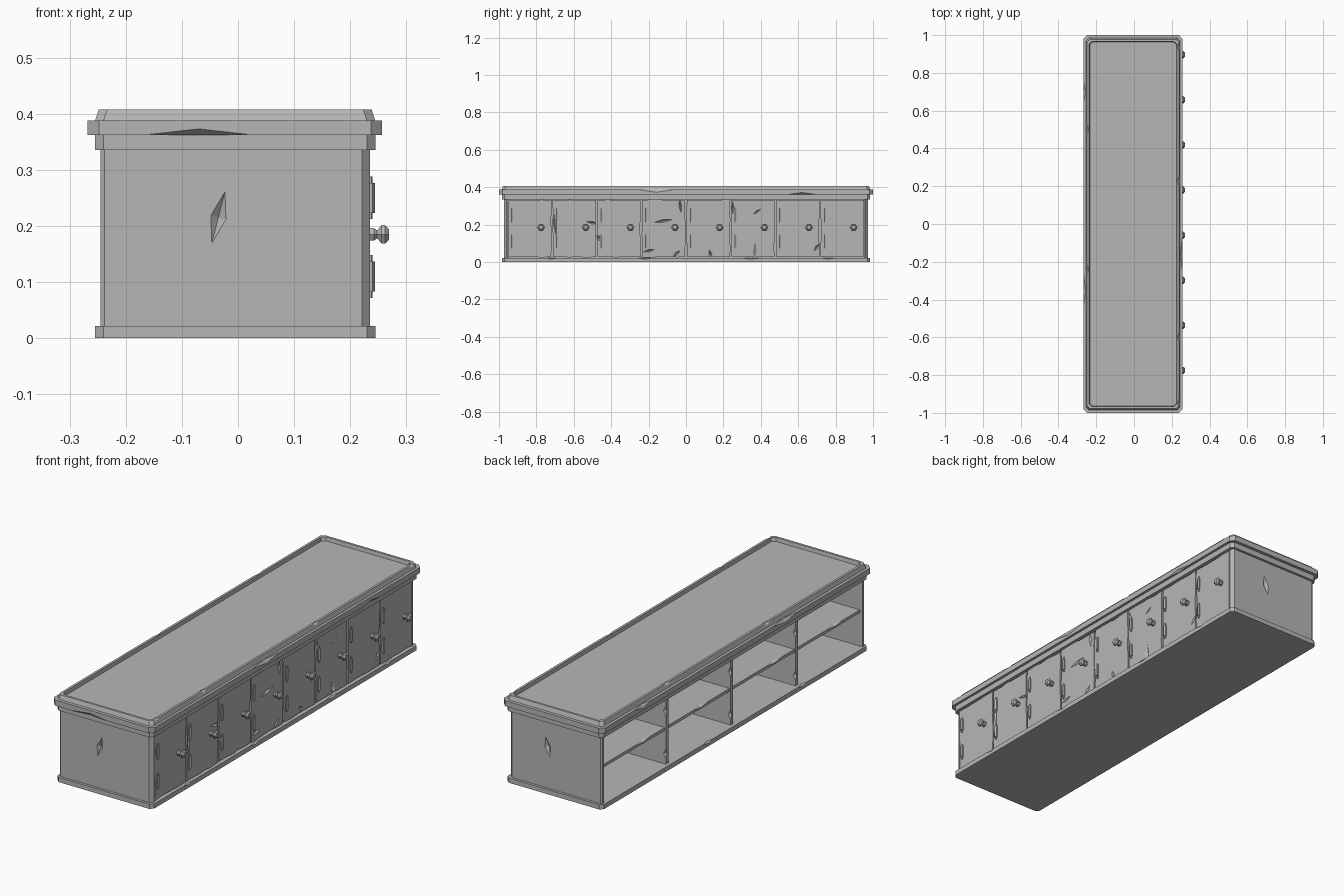
import bpy, bmesh, math, random
from mathutils import Matrix, Euler

random.seed(4)
if "Cube" in bpy.data.objects:
    bpy.data.objects.remove(bpy.data.objects["Cube"])

grey = bpy.data.materials.new("plain_grey")
grey.use_nodes = True
colour = (0.47, 0.47, 0.47, 1)
grey.diffuse_color = colour
grey.node_tree.nodes["Principled BSDF"].inputs["Base Color"].default_value = colour


def finish(name, bm):
    bmesh.ops.recalc_face_normals(bm, faces=bm.faces)
    mesh = bpy.data.meshes.new(name)
    bm.to_mesh(mesh)
    bm.free()
    mesh.materials.append(grey)
    obj = bpy.data.objects.new(name, mesh)
    bpy.context.collection.objects.link(obj)
    return obj


def loft(name, rings):
    """Skin a stack of equal-length point rings and cap both ends."""
    bm = bmesh.new()
    loops = [[bm.verts.new(p) for p in ring] for ring in rings]
    n = len(loops[0])
    for low, high in zip(loops, loops[1:]):
        for i in range(n):
            j = (i + 1) % n
            bm.faces.new((low[i], low[j], high[j], high[i]))
    bm.faces.new(loops[0])
    bm.faces.new(loops[-1])
    return finish(name, bm)


def slab(name, x0, x1, y0, y1, levels, c=0.015):
    """Rectangle with cut corners, stacked through (inset, z) levels."""
    rings = []
    for d, z in levels:
        a, b, e, f = x0 + d, x1 - d, y0 + d, y1 - d
        outline = [(a + c, e), (b - c, e), (b, e + c), (b, f - c),
                   (b - c, f), (a + c, f), (a, f - c), (a, e + c)]
        rings.append([(x, y, z) for x, y in outline])
    return loft(name, rings)


def box(name, x0, x1, y0, y1, z0, z1):
    corners = [(x0, y0), (x1, y0), (x1, y1), (x0, y1)]
    return loft(name, [[(x, y, z) for x, y in corners] for z in (z0, z1)])


def chip(obj, cuts):
    """Carve sharp eight-sided gouges: (centre, half sizes, tilt)."""
    bm = bmesh.new()
    for centre, size, tilt in cuts:
        matrix = Matrix.LocRotScale(centre, Euler(tilt), size)
        bmesh.ops.create_uvsphere(bm, u_segments=4, v_segments=2,
                                  radius=1, matrix=matrix)
    cutter = finish("chip_cutter", bm)
    cutter.hide_render = True
    mod = obj.modifiers.new("chips", 'BOOLEAN')
    mod.object, mod.solver, mod.use_self = cutter, 'EXACT', True
    graph = bpy.context.evaluated_depsgraph_get()
    mesh = bpy.data.meshes.new_from_object(obj.evaluated_get(graph))
    obj.modifiers.clear()
    obj.data = mesh
    bpy.data.objects.remove(cutter)


FLAT = (0, 0, 0)

# Base, cornice and raised rim around the sunken top
base = slab("base_plinth", -0.255, 0.245, -0.985, 0.985, [(0, 0), (0, 0.022)])
chip(base, [((0.25, y, 0.022), (0.013, s, 0.012), FLAT)
            for y, s in ((-0.72, 0.05), (-0.22, 0.07), (0.35, 0.08), (0.76, 0.06))]
     + [((-0.258, y, 0.022), (0.012, 0.05, 0.012), FLAT) for y in (-0.5, 0.2)])
slab("cornice_moulding", -0.255, 0.245, -0.985, 0.985, [(0, 0.335), (0, 0.362)])
top = slab("counter_slab", -0.268, 0.257, -1, 1, [(0, 0.362), (0, 0.388)], 0.02)
chip(top, [((-0.07, -1.0, 0.363), (0.09, 0.012, 0.01), FLAT),
           ((0.257, -0.16, 0.388), (0.012, 0.1, 0.015), FLAT),
           ((0.257, 0.62, 0.362), (0.01, 0.07, 0.01), FLAT),
           ((-0.268, 0.7, 0.388), (0.012, 0.06, 0.015), FLAT),
           ((-0.268, -0.35, 0.388), (0.012, 0.09, 0.015), FLAT)])
rim = slab("counter_rim", -0.255, 0.245, -0.985, 0.985,
           [(0, 0.387), (0.007, 0.408), (0.018, 0.408), (0.021, 0.391)])
chip(rim, [((0.24, y, 0.41), (0.012, 0.035, 0.012), FLAT)
           for y in (-0.95, -0.6, 0.23, 0.94)]
     + [((-0.25, y, 0.41), (0.012, 0.04, 0.012), FLAT) for y in (-0.24, 0.5)])

# End panels with cut corners and one gouge each
for side, label in ((-1, "front"), (1, "back")):
    inner, outer, c = 0.955 * side, 0.973 * side, 0.014
    outline = [(-0.245, inner), (-0.245, outer - 0.006 * side), (-0.238, outer),
               (0.235 - c, outer), (0.235, outer - c * side), (0.235, inner)]
    panel = loft(label + "_end_panel",
                 [[(x, y, z) for x, y in outline] for z in (0.02, 0.337)])
    chip(panel, [((-0.035 * -side, outer, 0.215), (0.014, 0.012, 0.047),
                  (0, 0.25, 0))])

# Inner wall behind the doors, three dividers and a shelf in every bay
box("inner_wall", 0.205, 0.223, -0.96, 0.96, 0.02, 0.337)
for k in range(3):
    y = -0.48 + 0.48 * k
    divider = box("divider", -0.238, 0.21, y - 0.009, y + 0.009, 0.02, 0.337)
    chip(divider, [((-0.238, y + 0.009, z), (0.012, 0.008, 0.025), FLAT)
                   for z in (0.07, 0.27)])
for k in range(4):
    y = -0.72 + 0.48 * k
    shelf = box("shelf", -0.232, 0.21, y - 0.236, y + 0.236, 0.178, 0.192)
    chip(shelf, [((-0.232, y + random.uniform(-0.1, 0.1), 0.192),
                  (0.02, 0.05, 0.008), FLAT)])

# Gouges on the door faces: centre y, z, half width, half height, tilt
gouges = [(-0.7, 0.2, 0.008, 0.06, 0.1), (-0.5, 0.21, 0.04, 0.007, -0.2),
          (-0.47, 0.13, 0.012, 0.02, 0.5), (-0.12, 0.22, 0.05, 0.008, 0.15),
          (-0.03, 0.3, 0.008, 0.04, 0.1), (-0.05, 0.045, 0.025, 0.008, 0.7),
          (-0.2, 0.06, 0.03, 0.007, 0.2), (0.13, 0.045, 0.009, 0.02, 0.3),
          (0.37, 0.05, 0.014, 0.055, 0), (0.38, 0.27, 0.025, 0.006, 0.6),
          (0.7, 0.08, 0.025, 0.008, 0.9), (0.25, 0.29, 0.008, 0.03, 0)]


def ragged(a, b, axis, steps=5):
    """Points from a to b, wobbled along one axis."""
    points = []
    for i in range(steps):
        t = 0 if i == 0 else (i + random.uniform(-0.3, 0.3)) / steps
        p = [a[0] + (b[0] - a[0]) * t, a[1] + (b[1] - a[1]) * t]
        p[axis] += random.uniform(-0.003, 0.003)
        points.append(p)
    return points


def lathe(name, centre, profile, axis, sides=6):
    """Six-sided turned part from (offset, radius) pairs along x or z."""
    rings = []
    for d, r in profile:
        ring = []
        for i in range(sides):
            a = math.tau * i / sides
            u, v = r * math.cos(a), r * math.sin(a)
            off = (d, u, v) if axis == "x" else (u, v, d)
            ring.append([p + o for p, o in zip(centre, off)])
        rings.append(ring)
    return loft(name, rings)


# Eight worn doors, each with two hinges and a faceted knob
pitch = 1.91 / 8
for k in range(8):
    start = -0.955 + pitch * k
    a, b, low, high = start + 0.004, start + pitch - 0.004, 0.027, 0.331
    outline = (ragged((a, low), (b, low), 1) + ragged((b, low), (b, high), 0)
               + ragged((b, high), (a, high), 1) + ragged((a, high), (a, low), 0))
    door = loft("door", [[(x, y, z) for y, z in outline] for x in (0.221, 0.234)])
    cuts = [((0.234, y, z), (0.009, w, h), (t, 0, 0))
            for y, z, w, h, t in gouges if a < y < b]
    if cuts:
        chip(door, cuts)
    for z in (0.11, 0.25):
        spot = (0.236, start + 0.023, z)
        lathe("hinge_pin", spot, [(-0.038, 0.004), (0.038, 0.004)], "z")
        lathe("hinge_barrel", spot, [(-0.027, 0.008), (0.027, 0.008)], "z")
    lathe("knob", (0.232, start + 0.18, 0.185),
          [(0, 0.013), (0.01, 0.013), (0.016, 0.008), (0.024, 0.019),
           (0.03, 0.019), (0.037, 0.011)], "x")
